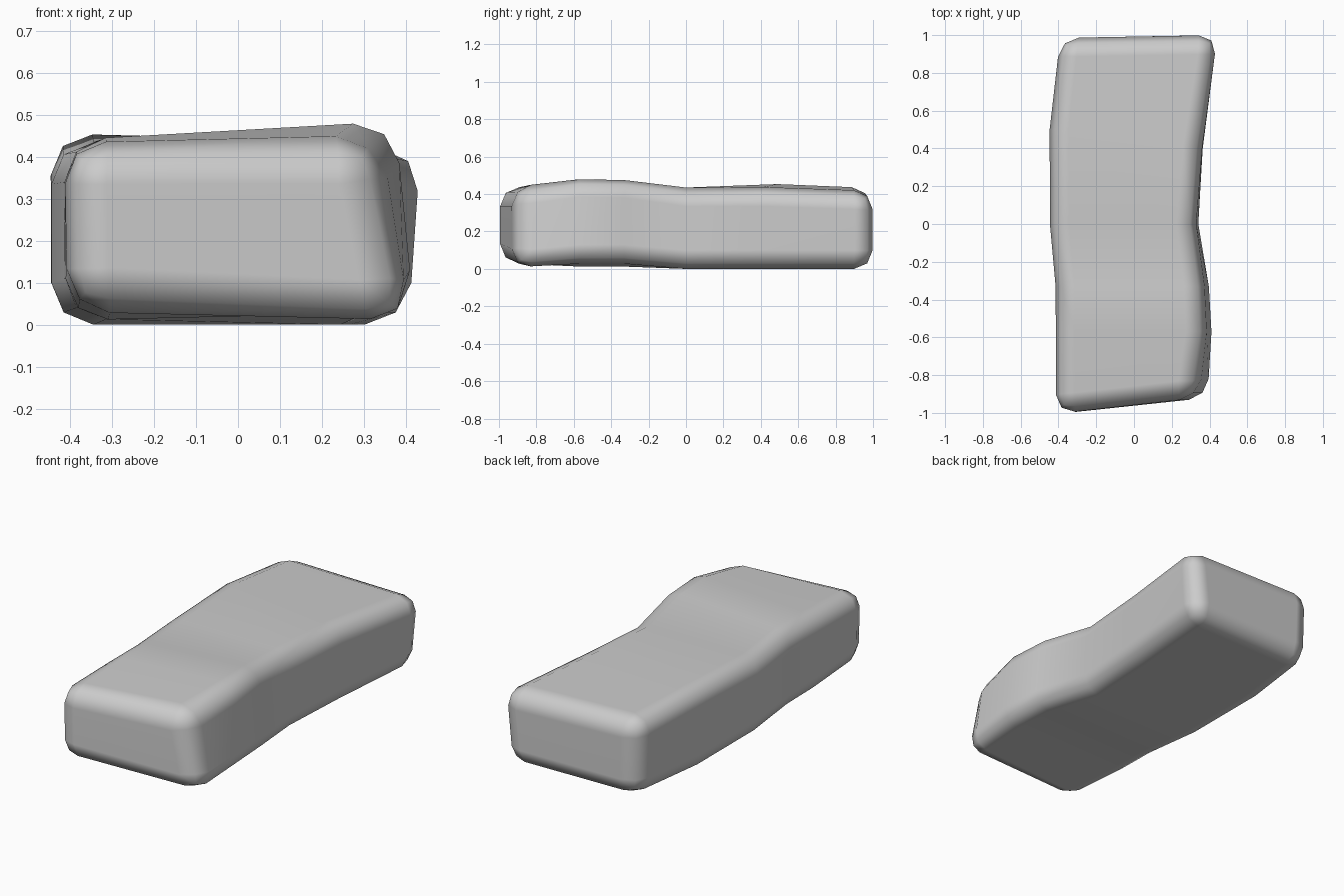
import bpy
import bmesh

default = bpy.data.objects.get("Cube")
if default:
    bpy.data.objects.remove(default, do_unlink=True)

# Single plain material
grey = bpy.data.materials.new("plain grey")
grey.use_nodes = True
colour = (0.6, 0.6, 0.6, 1)
grey.diffuse_color = colour
grey.node_tree.nodes["Principled BSDF"].inputs["Base Color"].default_value = colour

# Cross-sections from front to back:
# (y left, y right), then (x, z) of bottom left, bottom right, top right, top left
sections = [
    ((-1.005, -0.92), (-.405, .04), (.415, 0), (.32, .435), (-.415, .435)),
    ((-0.57, -0.57), (-.41, .01), (.42, .03), (.375, .485), (-.415, .44)),
    ((-0.33, -0.33), (-.415, .01), (.405, .03), (.365, .48), (-.415, .44)),
    ((0, 0), (-.445, 0), (.345, 0), (.325, .435), (-.445, .435)),
    ((0.5, 0.4), (-.445, 0), (.365, 0), (.36, .435), (-.447, .456)),
    ((0.985, 1.0), (-.38, 0), (.41, 0), (.455, .415), (-.395, .435)),
]

# Bent bar lofted through the sections
bm = bmesh.new()
rings = []
for (y_left, y_right), *corners in sections:
    rings.append([bm.verts.new((x, y_left if x < 0 else y_right, z))
                  for x, z in corners])
for a, b in zip(rings, rings[1:]):
    for i in range(4):
        j = (i + 1) % 4
        bm.faces.new((a[i], a[j], b[j], b[i]))
bm.faces.new(rings[0])
bm.faces.new(rings[-1])
bmesh.ops.recalc_face_normals(bm, faces=bm.faces)
for face in bm.faces:
    face.smooth = True

mesh = bpy.data.meshes.new("bent_bar")
bm.to_mesh(mesh)
bm.free()
mesh.materials.append(grey)
bar = bpy.data.objects.new("bent_bar", mesh)
bpy.context.collection.objects.link(bar)

# Rounded long edges and ends
bevel = bar.modifiers.new("rounded edges", "BEVEL")
bevel.width = 0.1
bevel.segments = 2
bevel.limit_method = "ANGLE"
bevel.angle_limit = 0.9
weighted = bar.modifiers.new("even shading", "WEIGHTED_NORMAL")
weighted.weight = 80
